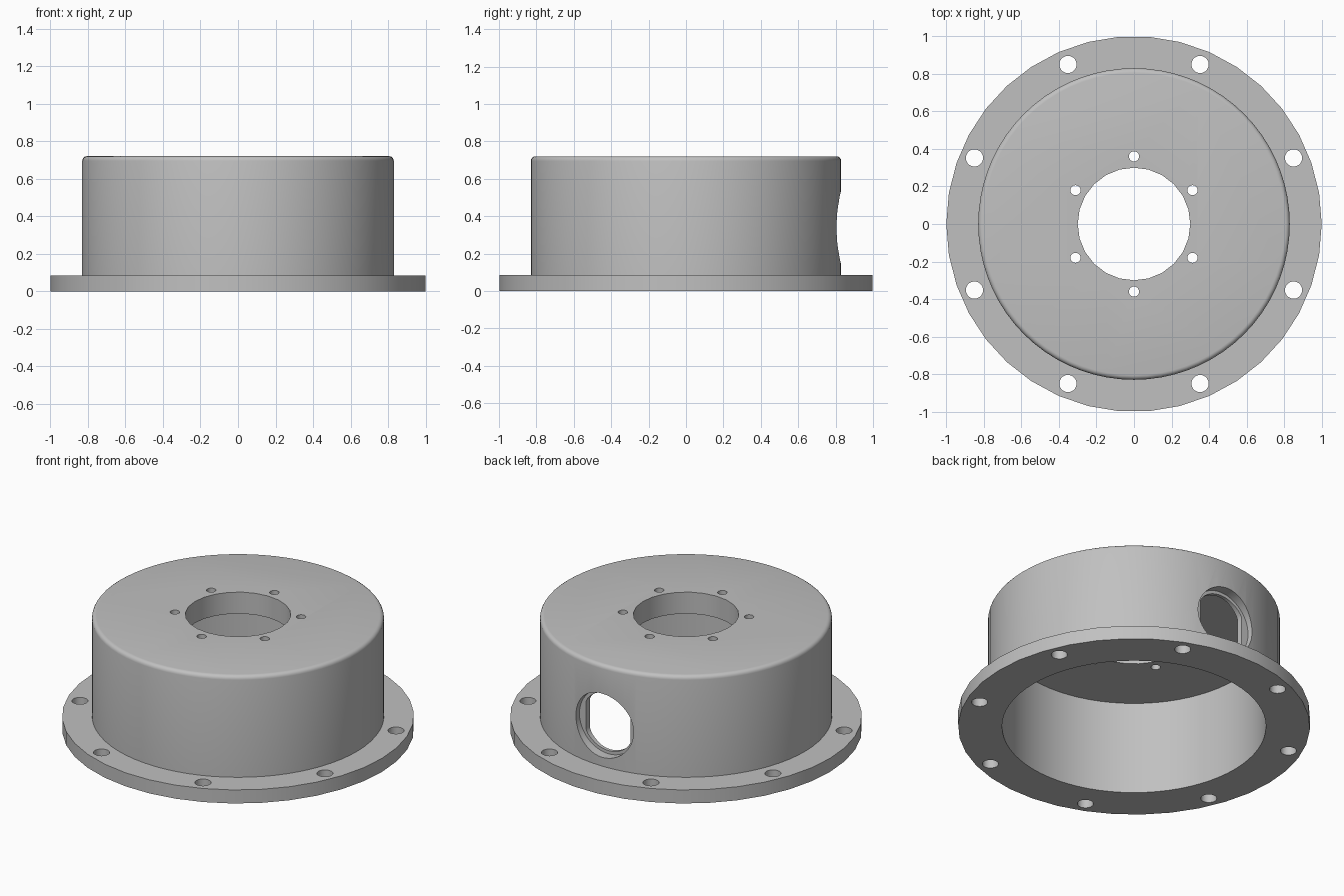
import bpy, bmesh, math
from math import sin, cos, pi
from mathutils import Matrix

cube = bpy.data.objects.get("Cube")
if cube:
    bpy.data.objects.remove(cube, do_unlink=True)

GREY = (0.53, 0.53, 0.53, 1)
metal = bpy.data.materials.new("grey metal")
metal.use_nodes = True
metal.diffuse_color = GREY
metal.node_tree.nodes["Principled BSDF"].inputs["Base Color"].default_value = GREY

HEIGHT, FLANGE_H, CEILING = 0.72, 0.085, 0.585
DRUM_R, BORE_R, ROUND = 0.83, 0.75, 0.025
PORT_Z = 0.34


def finish(bm, name):
    bmesh.ops.recalc_face_normals(bm, faces=bm.faces)
    mesh = bpy.data.meshes.new(name)
    bm.to_mesh(mesh)
    bm.free()
    mesh.materials.append(metal)
    obj = bpy.data.objects.new(name, mesh)
    bpy.context.collection.objects.link(obj)
    return obj


def cylinder(name, radius, low, high, segments, x=0, y=0):
    """Upright cylinder with a vertex towards +y."""
    bm = bmesh.new()
    place = Matrix.Translation((x, y, (low + high) / 2)) @ Matrix.Rotation(pi / 2, 4, "Z")
    bmesh.ops.create_cone(bm, cap_ends=True, segments=segments, radius1=radius,
                          radius2=radius, depth=high - low, matrix=place)
    return finish(bm, name)


def port(name, radius, near, far, half_width):
    """Cylinder along y, with its sides cut flat at half_width."""
    bm = bmesh.new()
    place = Matrix.Translation((0, (near + far) / 2, PORT_Z)) @ Matrix.Rotation(pi / 2, 4, "X")
    bmesh.ops.create_cone(bm, cap_ends=True, segments=48, radius1=radius,
                          radius2=radius, depth=far - near, matrix=place)
    for v in bm.verts:
        v.co.x = max(-half_width, min(half_width, v.co.x))
    return finish(bm, name)


def drum_solid(name, segments=72):
    """Lathed drum with a rounded top edge."""
    bm = bmesh.new()
    arc = [(DRUM_R - ROUND + ROUND * cos(a), HEIGHT - ROUND + ROUND * sin(a))
           for a in (pi / 2 * i / 4 for i in range(5))]
    rings = []
    for r, z in [(DRUM_R, FLANGE_H / 2)] + arc:
        rings.append([bm.verts.new((r * cos(2 * pi * i / segments),
                                    r * sin(2 * pi * i / segments), z))
                      for i in range(segments)])
    for a, b in zip(rings, rings[1:]):
        for i in range(segments):
            j = (i + 1) % segments
            bm.faces.new((a[i], a[j], b[j], b[i]))
    bm.faces.new(rings[0])
    bm.faces.new(rings[-1])
    return finish(bm, name)


def bolt_circle(name, count, ring, start, radius, low, high):
    return [cylinder(f"{name}_{i}", radius, low, high, 20,
                     ring * cos(start + 2 * pi * i / count),
                     ring * sin(start + 2 * pi * i / count))
            for i in range(count)]


# Flange and drum, joined into one housing
housing = cylinder("flanged_housing", 1.0, 0, FLANGE_H, 38)
tools = [(drum_solid("drum"), "UNION")]

# Bore, shaft opening, bolt holes and side port
cutters = [cylinder("bore", BORE_R, -0.1, CEILING, 72),
           cylinder("shaft_opening", 0.3, CEILING - 0.1, HEIGHT + 0.1, 24),
           port("port_recess", 0.2, 0.77, 0.95, 1),
           port("port_opening", 0.18, 0.6, 0.9, 0.153)]
cutters += bolt_circle("flange_hole", 8, 0.92, pi / 8, 0.046, -0.1, FLANGE_H + 0.1)
cutters += bolt_circle("cover_hole", 6, 0.36, pi / 2, 0.027, CEILING - 0.1, HEIGHT + 0.1)
tools += [(c, "DIFFERENCE") for c in cutters]

for tool, operation in tools:
    mod = housing.modifiers.new(tool.name, "BOOLEAN")
    mod.operation = operation
    mod.solver = "EXACT"
    mod.object = tool

# Bake the cuts and drop the helpers
bpy.context.view_layer.update()
baked = bpy.data.meshes.new_from_object(
    housing.evaluated_get(bpy.context.evaluated_depsgraph_get()))
housing.modifiers.clear()
housing.data = baked
for tool, _ in tools:
    bpy.data.objects.remove(tool, do_unlink=True)

bpy.ops.object.select_all(action="DESELECT")
housing.select_set(True)
bpy.context.view_layer.objects.active = housing
bpy.ops.object.shade_smooth_by_angle(angle=math.radians(30))
